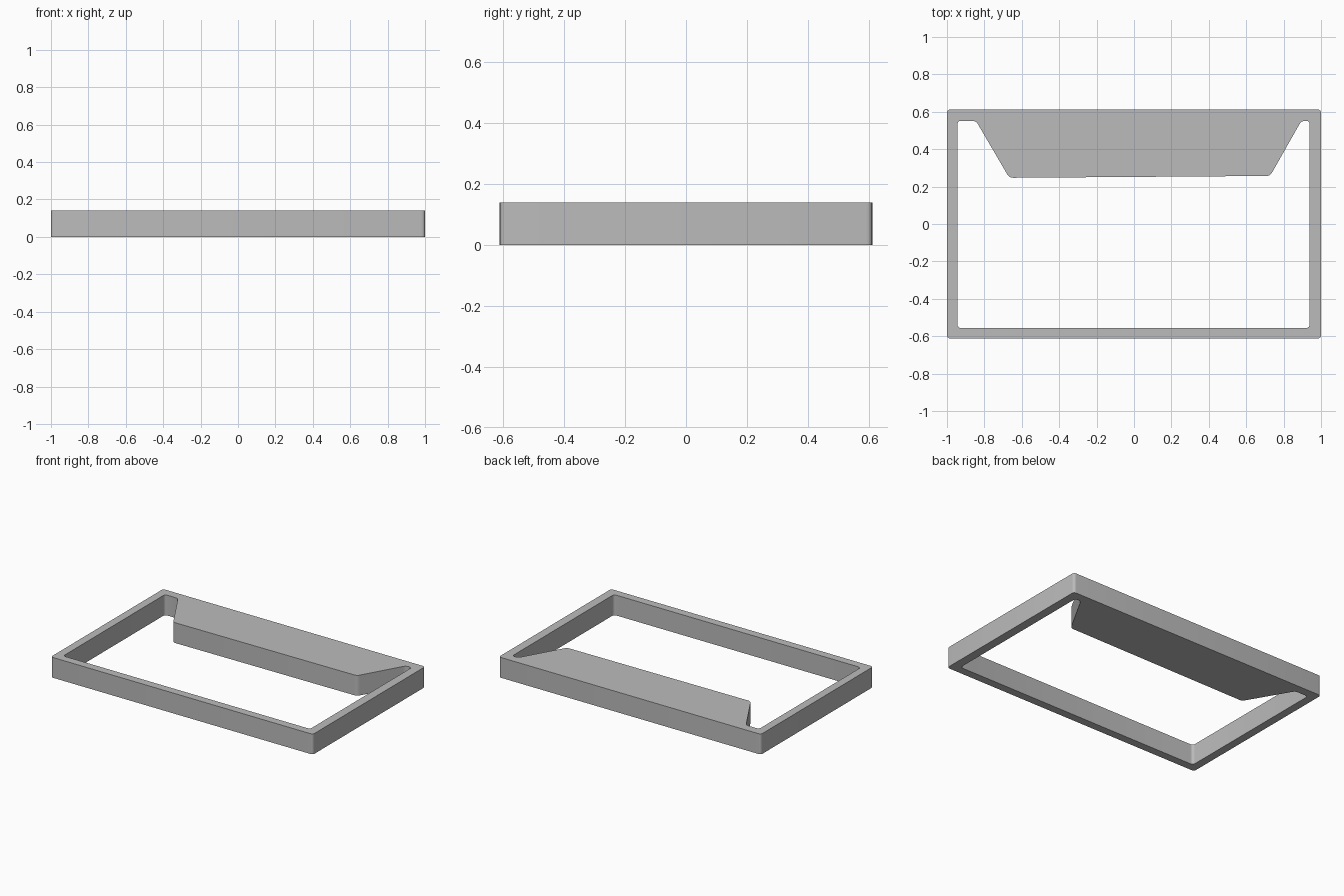
import bpy, bmesh
from mathutils import Vector

HEIGHT = 0.14

cube = bpy.data.objects.get("Cube")
if cube:
    bpy.data.objects.remove(cube, do_unlink=True)


def rounded(corners, setback, steps=4):
    """Soften every corner of a closed outline with a small curve."""
    pts = [Vector((x, y, 0)) for x, y in corners]
    out = []
    for i, p in enumerate(pts):
        a = p + (pts[i - 1] - p).normalized() * setback
        b = p + (pts[(i + 1) % len(pts)] - p).normalized() * setback
        for k in range(steps + 1):
            t = k / steps
            out.append(a * (1 - t) ** 2 + p * 2 * t * (1 - t) + b * t * t)
    return out


# Outer rim, and the opening that leaves a tapered shelf at the back
outer = [(-1, -0.612), (1, -0.612), (1, 0.612), (-1, 0.612)]
opening = [(-0.944, -0.556), (0.939, -0.556), (0.939, 0.552), (0.895, 0.552),
           (0.728, 0.257), (-0.667, 0.247), (-0.845, 0.552), (-0.944, 0.552)]

bm = bmesh.new()
edges = []
for outline, setback in ((outer, 0.02), (opening, 0.021)):
    verts = [bm.verts.new(p) for p in rounded(outline, setback)]
    edges += [bm.edges.new((verts[i - 1], verts[i])) for i in range(len(verts))]

# Fill between the outlines, then raise to full height
bmesh.ops.triangle_fill(bm, edges=edges, use_beauty=True)
raised = bmesh.ops.extrude_face_region(bm, geom=bm.faces[:], use_keep_orig=True)
top = [g for g in raised["geom"] if isinstance(g, bmesh.types.BMVert)]
bmesh.ops.translate(bm, verts=top, vec=(0, 0, HEIGHT))
bmesh.ops.recalc_face_normals(bm, faces=bm.faces[:])

mesh = bpy.data.meshes.new("frame_with_shelf")
bm.to_mesh(mesh)
bm.free()
frame = bpy.data.objects.new("frame_with_shelf", mesh)
bpy.context.collection.objects.link(frame)

# Plain grey finish
grey = bpy.data.materials.new("plain_grey")
grey.use_nodes = True
grey.diffuse_color = (0.5, 0.5, 0.5, 1)
grey.node_tree.nodes["Principled BSDF"].inputs["Base Color"].default_value = (0.5, 0.5, 0.5, 1)
mesh.materials.append(grey)

# Smooth the rounded corners, keep the rims sharp
bpy.ops.object.select_all(action="DESELECT")
frame.select_set(True)
bpy.context.view_layer.objects.active = frame
bpy.ops.object.shade_smooth_by_angle()
